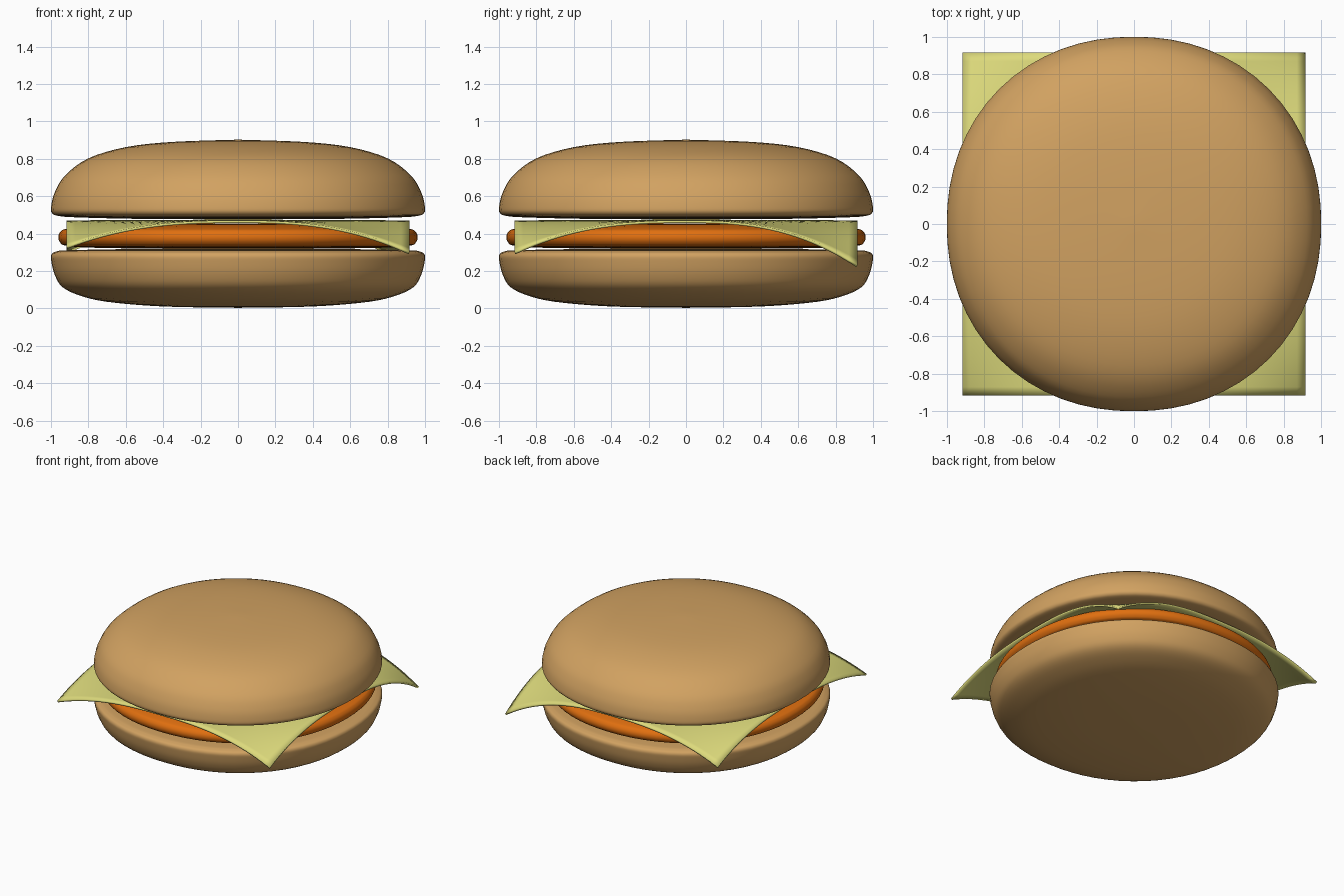
import bpy, bmesh, math

if "Cube" in bpy.data.objects:
    bpy.data.objects.remove(bpy.data.objects["Cube"])

SEGMENTS = 64
SQUARENESS = 2.12   # rounds are very slightly squared circles


def material(name, rgb):
    m = bpy.data.materials.new(name)
    m.diffuse_color = (*rgb, 1)
    m.use_nodes = True
    m.node_tree.nodes["Principled BSDF"].inputs["Base Color"].default_value = m.diffuse_color
    return m


def finish(name, bm, mat, angle=60):
    bmesh.ops.recalc_face_normals(bm, faces=bm.faces)
    me = bpy.data.meshes.new(name)
    bm.to_mesh(me)
    bm.free()
    me.materials.append(mat)
    ob = bpy.data.objects.new(name, me)
    bpy.context.collection.objects.link(ob)
    bpy.ops.object.select_all(action='DESELECT')
    ob.select_set(True)
    bpy.context.view_layer.objects.active = ob
    bpy.ops.object.shade_smooth_by_angle(angle=math.radians(angle))
    return ob


def smooth_profile(pts, steps=4):
    """Catmull-Rom curve through the profile points."""
    out = []
    for i in range(len(pts) - 1):
        p0, p1, p2 = pts[max(i - 1, 0)], pts[i], pts[i + 1]
        p3 = pts[min(i + 2, len(pts) - 1)]
        for k in range(steps):
            t = k / steps
            out.append([0.5 * (2 * b + (c - a) * t + (2 * a - 5 * b + 4 * c - d) * t * t
                               + (3 * b - a - 3 * c + d) * t ** 3)
                        for a, b, c, d in zip(p0, p1, p2, p3)])
    return out + [pts[-1]]


def turned_round(name, pts, mat):
    """Spin a profile (pole to pole) around z with a slightly squared outline."""
    prof = smooth_profile(pts)
    bm = bmesh.new()
    rings = []
    for r, z in prof[1:-1]:
        ring = []
        for k in range(SEGMENTS):
            a = 2 * math.pi * k / SEGMENTS
            c, s = math.cos(a), math.sin(a)
            q = r * (abs(c) ** SQUARENESS + abs(s) ** SQUARENESS) ** (-1 / SQUARENESS)
            ring.append(bm.verts.new((q * c, q * s, z)))
        rings.append(ring)
    for k in range(SEGMENTS):
        n = (k + 1) % SEGMENTS
        for lo, hi in zip(rings, rings[1:]):
            bm.faces.new((lo[k], lo[n], hi[n], hi[k]))
    for (r, z), ring in ((prof[0], rings[0]), (prof[-1], rings[-1])):
        pole = bm.verts.new((0, 0, z))
        for k in range(SEGMENTS):
            bm.faces.new((pole, ring[k], ring[(k + 1) % SEGMENTS]))
    return finish(name, bm, mat)


bread = material("bread", (0.64, 0.36, 0.12))
meat = material("meat", (0.75, 0.16, 0.005))
dairy = material("dairy", (0.72, 0.70, 0.20))

# Bottom bun
turned_round("bottom_bun", [
    (0, 0.003), (0.4, 0.010), (0.7, 0.035), (0.85, 0.070), (0.94, 0.115),
    (0.98, 0.18), (0.998, 0.25), (0.999, 0.285), (0.975, 0.303), (0.90, 0.311),
    (0.5, 0.318), (0, 0.320)], bread)

# Patty
turned_round("patty", [
    (0, 0.318), (0.5, 0.320), (0.8, 0.325), (0.92, 0.335), (0.951, 0.352),
    (0.961, 0.38), (0.951, 0.408), (0.92, 0.425), (0.8, 0.441), (0.5, 0.451),
    (0, 0.454)], meat)

# Top bun
turned_round("top_bun", [
    (0, 0.476), (0.5, 0.478), (0.85, 0.486), (0.96, 0.494), (0.995, 0.510),
    (0.999, 0.545), (0.980, 0.62), (0.925, 0.71), (0.80, 0.802), (0.60, 0.862),
    (0.35, 0.890), (0, 0.902)], bread)

# Cheese slice: square sheet whose four corners droop by different amounts
bm = bmesh.new()
HALF = 0.917
bmesh.ops.create_grid(bm, x_segments=40, y_segments=40, size=HALF)
droop = {(False, False): 0.135, (True, False): 0.165,
         (False, True): 0.16, (True, True): 0.235}
for v in bm.verts:
    u, w = abs(v.co.x) / HALF, abs(v.co.y) / HALF
    d = droop[(v.co.x > 0, v.co.y > 0)]
    v.co.z = 0.474 - 0.004 * (u * u + w * w) - d * (u * w) ** 2.6
cheese = finish("cheese_slice", bm, dairy, 40)
if cheese.data.polygons[0].normal.z < 0:
    cheese.data.flip_normals()
solid = cheese.modifiers.new("thickness", 'SOLIDIFY')
solid.thickness = 0.014
solid.offset = -1
